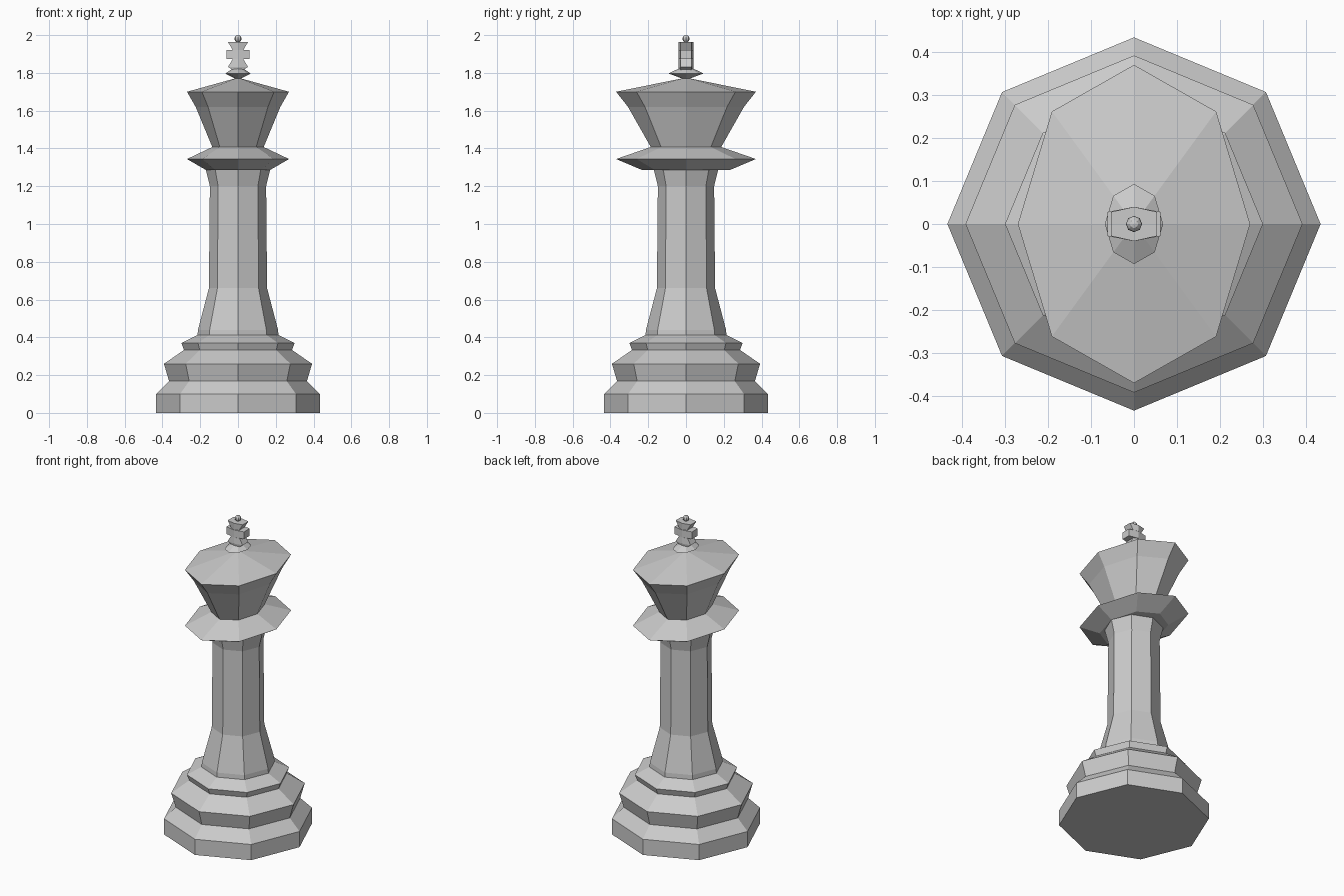
import bpy, bmesh
from math import cos, sin, tau

cube = bpy.data.objects.get("Cube")
if cube:
    bpy.data.objects.remove(cube, do_unlink=True)

grey = bpy.data.materials.new("light_grey")
grey.use_nodes = True
colour = (0.6, 0.6, 0.6, 1)
grey.diffuse_color = colour
grey.node_tree.nodes["Principled BSDF"].inputs["Base Color"].default_value = colour


def finish(name, bm):
    bmesh.ops.recalc_face_normals(bm, faces=bm.faces)
    mesh = bpy.data.meshes.new(name)
    bm.to_mesh(mesh)
    bm.free()
    mesh.materials.append(grey)
    obj = bpy.data.objects.new(name, mesh)
    bpy.context.collection.objects.link(obj)


def loft(name, plan, rings):
    """Stack scaled copies of a plan outline; rings are (x scale, y scale, z)."""
    bm = bmesh.new()
    loops = [[bm.verts.new((x * sx, y * sy, z)) for x, y in plan] for sx, sy, z in rings]
    n = len(plan)
    for low, high in zip(loops, loops[1:]):
        for i in range(n):
            j = (i + 1) % n
            bm.faces.new((low[i], low[j], high[j], high[i]))
    bm.faces.new(loops[0][::-1])
    bm.faces.new(loops[-1])
    finish(name, bm)


octagon = [(cos(tau * i / 8), sin(tau * i / 8)) for i in range(8)]


def turned(name, profile, squash=1.0):
    """Eight-sided turned part; squash narrows it along x."""
    loft(name, octagon, [(r * squash, r, z) for r, z in profile])


# Stepped base and column
turned("base", [(.434, 0), (.434, .10), (.365, .168), (.392, .26),
                (.286, .333), (.30, .37), (.215, .412)])
turned("column", [(.215, .40), (.212, .44), (.154, .66), (.149, 1.2), (.17, 1.287)])

# Oval collar, head and finial disc
OVAL = .73
turned("collar", [(.233, 1.286), (.37, 1.344), (.185, 1.408)], OVAL)
turned("head", [(.185, 1.405), (.307, 1.62), (.37, 1.70), (.015, 1.772)], OVAL)
turned("finial_disc", [(.015, 1.768), (.093, 1.797), (.04, 1.822)], OVAL)

# Cross with flared arms, made on a six-sided plan
cross_plan = [(1, -.028), (1, .028), (0, .04), (-1, .028), (-1, -.028), (0, -.04)]
WIDE, WAIST, ARM = .053, .028, .062
loft("cross", cross_plan, [(x, 1, z) for x, z in [
    (WAIST, 1.815), (WIDE, 1.832), (WAIST, 1.873), (ARM, 1.874),
    (ARM, 1.92), (WAIST, 1.921), (WIDE, 1.963)]])

# Ball on top
ball = bmesh.new()
bmesh.ops.create_uvsphere(ball, u_segments=8, v_segments=6, radius=.019)
bmesh.ops.translate(ball, verts=ball.verts, vec=(0, 0, 1.981))
finish("top_ball", ball)
